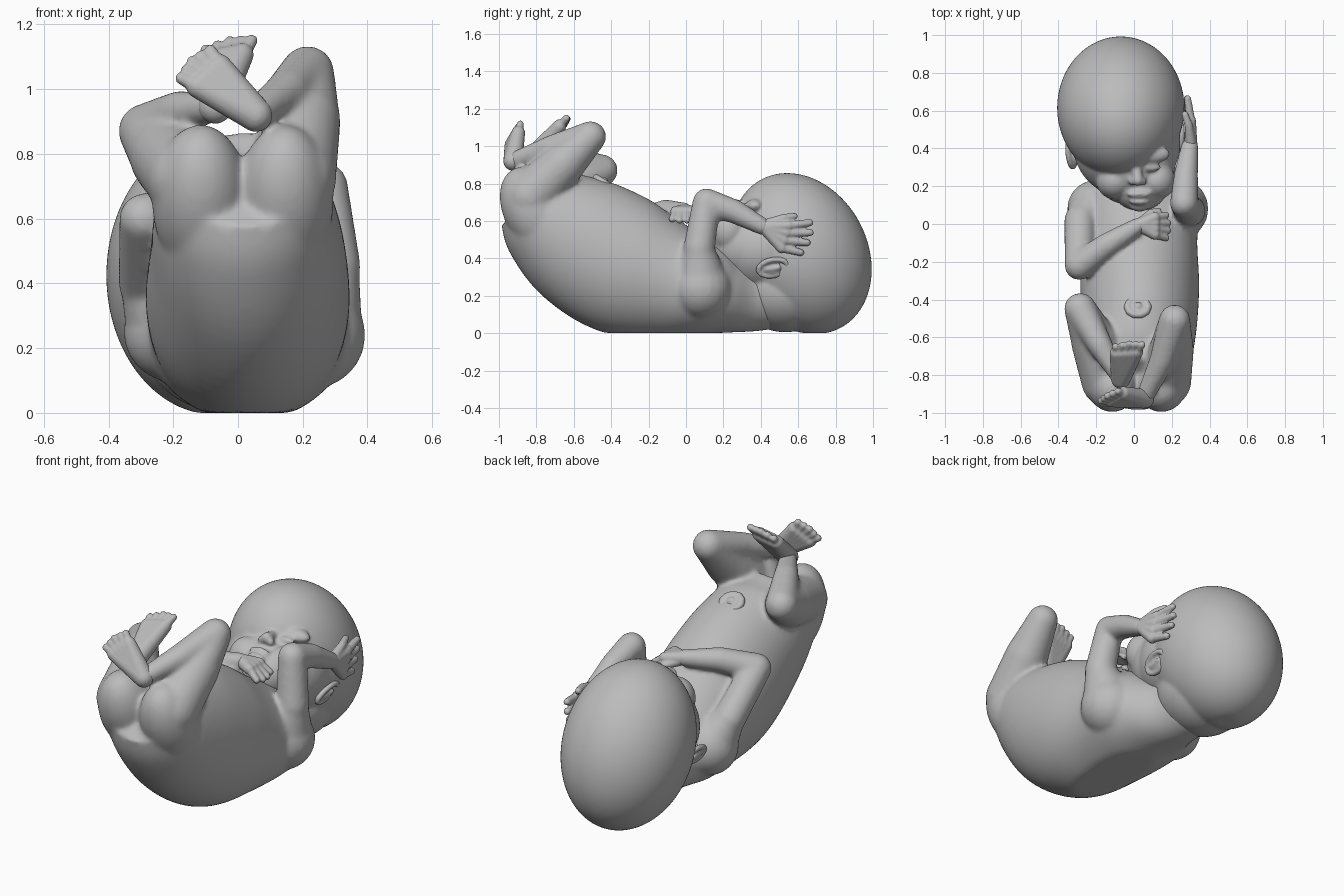
import bpy, bmesh, math
from mathutils import Vector, Matrix

if "Cube" in bpy.data.objects:
    bpy.data.objects.remove(bpy.data.objects["Cube"])

skin = bpy.data.materials.new("soft grey")
skin.use_nodes = True
GREY = (0.5, 0.5, 0.5, 1)
skin.diffuse_color = GREY
skin.node_tree.nodes["Principled BSDF"].inputs["Base Color"].default_value = GREY


def unit_sphere(segments, rings):
    bm = bmesh.new()
    bmesh.ops.create_uvsphere(bm, u_segments=segments, v_segments=rings, radius=1)
    me = bpy.data.meshes.new("unit sphere")
    bm.to_mesh(me)
    bm.free()
    return me


FINE, COARSE = unit_sphere(72, 44), unit_sphere(20, 12)


def stamp(bm, source, matrix):
    """Append a transformed copy of a template mesh."""
    me = source.copy()
    me.transform(matrix)
    bm.from_mesh(me)
    bpy.data.meshes.remove(me)


def ball(bm, centre, radii, tilt=(0, 0, 0)):
    """Ellipsoid, tilted by degrees about x, y and z."""
    m = Matrix.Translation(centre)
    for axis, deg in zip("XYZ", tilt):
        m = m @ Matrix.Rotation(math.radians(deg), 4, axis)
    stamp(bm, FINE, m @ Matrix.Diagonal((*radii, 1)))


def chain(bm, *joints):
    """Round tapered limb through joints given as (x, y, z, radius)."""
    for j in joints:
        stamp(bm, COARSE, Matrix.Translation(j[:3]) @ Matrix.Scale(j[3], 4))
    for a, b in zip(joints, joints[1:]):
        p, q = Vector(a[:3]), Vector(b[:3])
        m = Matrix.Translation((p + q) / 2) @ (q - p).to_track_quat("Z", "Y").to_matrix().to_4x4()
        bmesh.ops.create_cone(bm, cap_ends=True, segments=20, radius1=a[3], radius2=b[3],
                              depth=(q - p).length, matrix=m)


def spline(points, steps=6):
    """Smooth curve through points of any dimension."""
    pts = [Vector(p) for p in points]
    pts = [pts[0] * 2 - pts[1], *pts, pts[-1] * 2 - pts[-2]]
    out = []
    for a, b, c, d in zip(pts, pts[1:], pts[2:], pts[3:]):
        for k in range(steps):
            t = k / steps
            out.append(b + (c - a) * (t / 2) + (a * 2 - b * 5 + c * 4 - d) * (t * t / 2)
                       + (b * 3 - a - c * 3 + d) * (t ** 3 / 2))
    return out + [pts[-2]]


def loft(bm, sections, n=64):
    """Sections are (x, y, z, half width, half thickness) along a bent spine."""
    sections = spline(sections)
    rings = []
    for i, (x, y, z, w, t) in enumerate(sections):
        a, b = sections[max(i - 1, 0)], sections[min(i + 1, len(sections) - 1)]
        d = Vector((0, b[1] - a[1], b[2] - a[2])).normalized()
        up = Vector((1, 0, 0)).cross(d)
        ring = []
        for k in range(n):
            ang = math.tau * k / n
            ring.append(bm.verts.new(Vector((x + w * math.cos(ang), y, z)) + up * t * math.sin(ang)))
        rings.append(ring)
    for r, s in zip(rings, rings[1:]):
        for k in range(n):
            bm.faces.new((r[k], r[(k + 1) % n], s[(k + 1) % n], s[k]))
    bm.faces.new(rings[0])
    bm.faces.new(rings[-1])


def fan(bm, root, knuckle, tip, spread, count, r_root, r_tip):
    """Palm or sole as fanned bones, ending in fingers or toes."""
    root, knuckle, tip, spread = map(Vector, (root, knuckle, tip, spread))
    for i in range(count):
        f = i / (count - 1) - 0.5
        k = knuckle + spread * f * 0.75
        t = tip + spread * f + (knuckle - tip) * (abs(f) * 0.4)
        chain(bm, (*root, r_root), (*k, (r_root + r_tip) / 2))
        chain(bm, (*k, r_tip * 1.15), (*t, r_tip * 0.9))


def finish(name, bm, voxel, smooth):
    for v in bm.verts:
        v.co.z = max(v.co.z, 0)
    bmesh.ops.recalc_face_normals(bm, faces=bm.faces)
    me = bpy.data.meshes.new(name)
    bm.to_mesh(me)
    bm.free()
    me.materials.append(skin)
    ob = bpy.data.objects.new(name, me)
    bpy.context.collection.objects.link(ob)
    blend = ob.modifiers.new("blend", "REMESH")
    blend.mode, blend.voxel_size, blend.use_smooth_shade = "VOXEL", voxel, True
    soften = ob.modifiers.new("soften", "SMOOTH")
    soften.factor, soften.iterations = 0.5, smooth


# Torso, from the nape to the curled pelvis, with a flat resting back
bm = bmesh.new()
loft(bm, [(-0.04, 0.5, 0.2, 0.17, 0.17), (-0.01, 0.37, 0.19, 0.18, 0.18),
          (0.02, 0.25, 0.2, 0.24, 0.2), (0.03, 0.12, 0.23, 0.31, 0.25),
          (0.03, -0.1, 0.28, 0.305, 0.32), (0.03, -0.33, 0.36, 0.315, 0.375),
          (0.03, -0.56, 0.49, 0.3, 0.36), (0.02, -0.74, 0.62, 0.275, 0.29),
          (0.02, -0.85, 0.72, 0.23, 0.2)])
for x in (-0.115, 0.145):
    ball(bm, (x, -0.81, 0.655), (0.15, 0.165, 0.25), (27, 0, 0))
# Arms
chain(bm, (-0.2, 0.08, 0.25, 0.155), (-0.285, 0.02, 0.4, 0.085), (-0.29, -0.22, 0.6, 0.078),
      (-0.14, -0.11, 0.65, 0.065), (0.02, -0.01, 0.655, 0.045))
chain(bm, (0.23, 0.08, 0.24, 0.165), (0.295, 0.07, 0.45, 0.085), (0.265, 0.11, 0.7, 0.075),
      (0.275, 0.26, 0.65, 0.065), (0.295, 0.41, 0.57, 0.047))
# Legs
chain(bm, (0.165, -0.83, 0.73, 0.14), (0.2, -0.66, 0.9, 0.118), (0.215, -0.51, 1.05, 0.084),
      (0.15, -0.72, 0.99, 0.068), (0.06, -0.91, 0.925, 0.048))
chain(bm, (-0.14, -0.83, 0.72, 0.14), (-0.21, -0.62, 0.79, 0.125), (-0.285, -0.45, 0.87, 0.086),
      (-0.18, -0.64, 0.93, 0.066), (-0.07, -0.82, 0.945, 0.045))
finish("body", bm, 0.012, 12)

# Head: cranium, nape, face and features
bm = bmesh.new()
ball(bm, (-0.07, 0.615, 0.425), (0.337, 0.355, 0.45), (28, 0, 0))
ball(bm, (-0.05, 0.53, 0.24), (0.25, 0.26, 0.235))
ball(bm, (-0.04, 0.43, 0.45), (0.285, 0.29, 0.255), (0, 0, 6))
ball(bm, (-0.01, 0.32, 0.47), (0.23, 0.22, 0.215))
ball(bm, (0.03, 0.2, 0.52), (0.15, 0.13, 0.13))
for side in (-1, 1):
    ball(bm, (0.01 + side * 0.11, 0.23, 0.55), (0.1, 0.1, 0.115))
    ball(bm, (side * 0.095, 0.3, 0.675), (0.05, 0.022, 0.018))
    ball(bm, (-0.01 + side * 0.1, 0.37, 0.68), (0.1, 0.05, 0.04))
    ball(bm, (0.02 + side * 0.028, 0.225, 0.68), (0.022, 0.02, 0.022))
chain(bm, (0.01, 0.32, 0.68, 0.024), (0.02, 0.23, 0.695, 0.03))
ball(bm, (0.027, 0.158, 0.645), (0.065, 0.018, 0.026))
ball(bm, (0.029, 0.118, 0.628), (0.055, 0.018, 0.026))
ball(bm, (0.03, 0.1, 0.575), (0.055, 0.035, 0.04))
finish("head", bm, 0.01, 6)

# Ears: rim and inner fold
for name, x, y, side in (("right_ear", -0.33, 0.38, -1), ("left_ear", 0.235, 0.465, 1)):
    bm = bmesh.new()
    rim = [(x + side * 0.02 * math.sin(a), y + 0.075 * math.cos(a) + 0.02 * math.sin(a),
            0.35 + 0.045 * math.sin(a), 0.015) for a in [math.tau * k / 14 for k in range(13)]]
    chain(bm, *rim)
    ball(bm, (x - side * 0.02, y, 0.35), (0.032, 0.07, 0.042))
    chain(bm, (x, y - 0.04, 0.34, 0.012), (x + side * 0.01, y + 0.03, 0.35, 0.012))
    finish(name, bm, 0.008, 2)

# Hands
bm = bmesh.new()
fan(bm, (0.3, 0.42, 0.565), (0.3, 0.53, 0.515), (0.28, 0.665, 0.51), (0, -0.05, -0.16), 4, 0.036, 0.021)
chain(bm, (0.3, 0.43, 0.58, 0.03), (0.29, 0.52, 0.615, 0.022), (0.27, 0.58, 0.625, 0.018))
finish("left_hand", bm, 0.007, 2)
bm = bmesh.new()
fan(bm, (0.03, -0.005, 0.655), (0.11, -0.01, 0.65), (0.185, -0.015, 0.6), (0, 0.12, 0), 4, 0.038, 0.02)
chain(bm, (0.04, 0.01, 0.64, 0.028), (0.09, 0.06, 0.62, 0.02), (0.13, 0.07, 0.6, 0.016))
finish("right_hand", bm, 0.007, 2)

# Feet
for name, heel, sole, toes, spread in (
        ("left_foot", (0.055, -0.925, 0.92), (-0.09, -0.915, 1.04), (-0.14, -0.91, 1.085), (0.09, 0.05, 0.085)),
        ("right_foot", (-0.07, -0.82, 0.945), (-0.04, -0.68, 1.095), (-0.025, -0.635, 1.145), (0.14, 0.01, 0.03))):
    bm = bmesh.new()
    fan(bm, heel, sole, toes, spread, 5, 0.052, 0.021)
    finish(name, bm, 0.007, 2)

# Navel: raised ring with a small stump
bm = bmesh.new()
cx, cy, cz = 0.02, -0.44, 0.805
ring = [(cx + 0.055 * math.cos(a), cy + 0.042 * math.sin(a), cz - 0.026 * math.sin(a), 0.02)
        for a in [math.tau * k / 10 for k in range(11)]]
chain(bm, *ring)
ball(bm, (cx, cy, cz), (0.03, 0.025, 0.03))
finish("navel", bm, 0.008, 2)

for template in (FINE, COARSE):
    bpy.data.meshes.remove(template)
